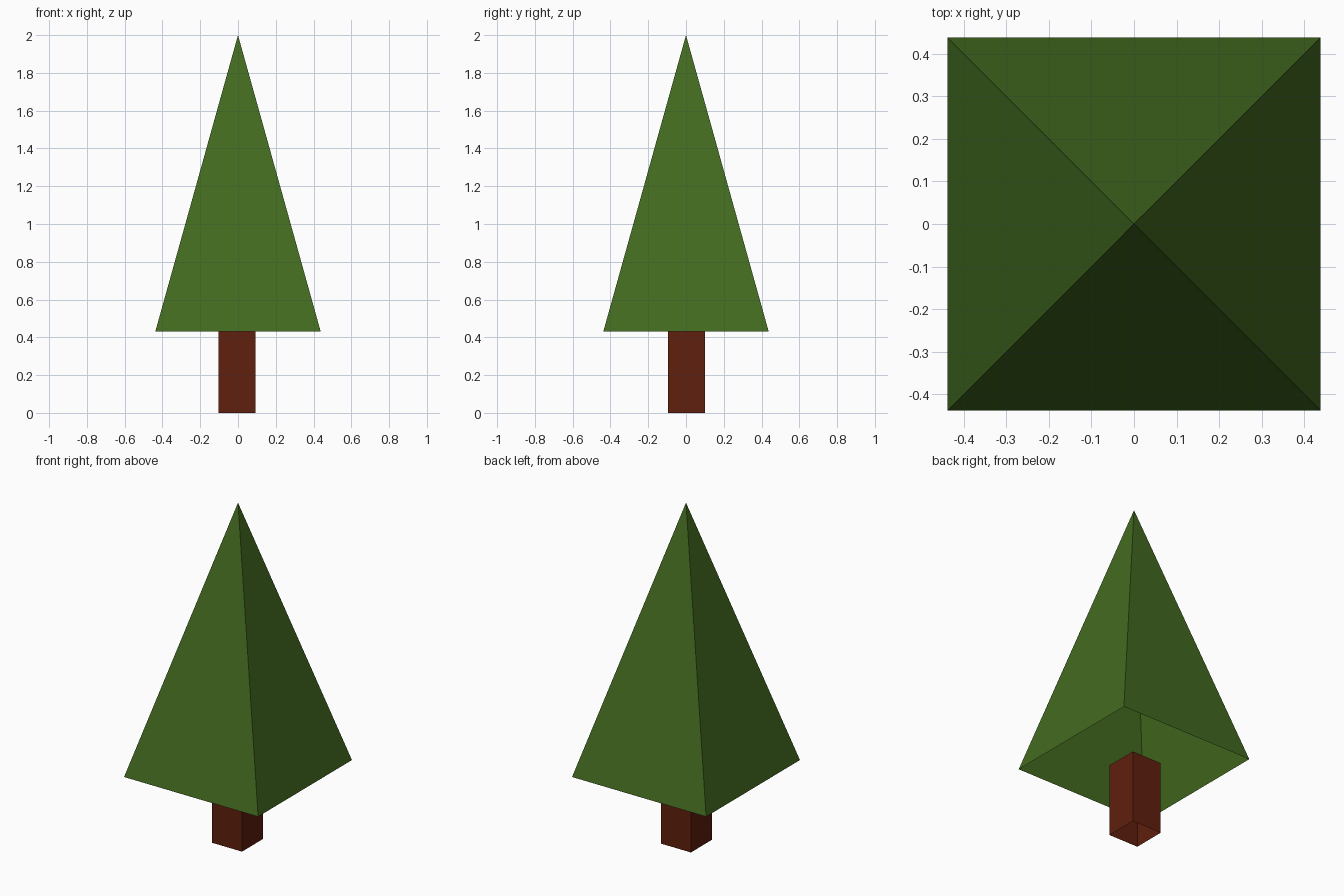
import bpy, bmesh

if "Cube" in bpy.data.objects:
    bpy.data.objects.remove(bpy.data.objects["Cube"])


def material(name, color):
    mat = bpy.data.materials.new(name)
    mat.diffuse_color = color
    mat.use_nodes = True
    mat.node_tree.nodes["Principled BSDF"].inputs["Base Color"].default_value = mat.diffuse_color
    return mat


def open_square_shell(name, half, z0, z1, mat, top_half=None, centre=(0, 0)):
    """Square shell without a bottom; ends in a point if top_half is None."""
    cx, cy = centre
    signs = [(-1, -1), (1, -1), (1, 1), (-1, 1)]
    bm = bmesh.new()
    base = [bm.verts.new((cx + sx * half, cy + sy * half, z0)) for sx, sy in signs]
    if top_half is None:
        apex = bm.verts.new((cx, cy, z1))
        for i in range(4):
            bm.faces.new((base[i], base[(i + 1) % 4], apex))
    else:
        top = [bm.verts.new((cx + sx * top_half, cy + sy * top_half, z1)) for sx, sy in signs]
        for i in range(4):
            j = (i + 1) % 4
            bm.faces.new((base[i], base[j], top[j], top[i]))
    mesh = bpy.data.meshes.new(name)
    bm.to_mesh(mesh)
    bm.free()
    mesh.materials.append(mat)
    obj = bpy.data.objects.new(name, mesh)
    bpy.context.collection.objects.link(obj)
    return obj


green = material("foliage_green", (0.056, 0.144, 0.014, 1))
brown = material("bark_brown", (0.117, 0.014, 0.004, 1))

# Foliage: hollow four-sided pyramid
open_square_shell("foliage", 0.438, 0.43, 2.0, green)

# Trunk: hollow square post, slightly off centre
open_square_shell("trunk", 0.0975, 0.0, 0.43, brown, top_half=0.0975, centre=(-0.005, 0.003))
